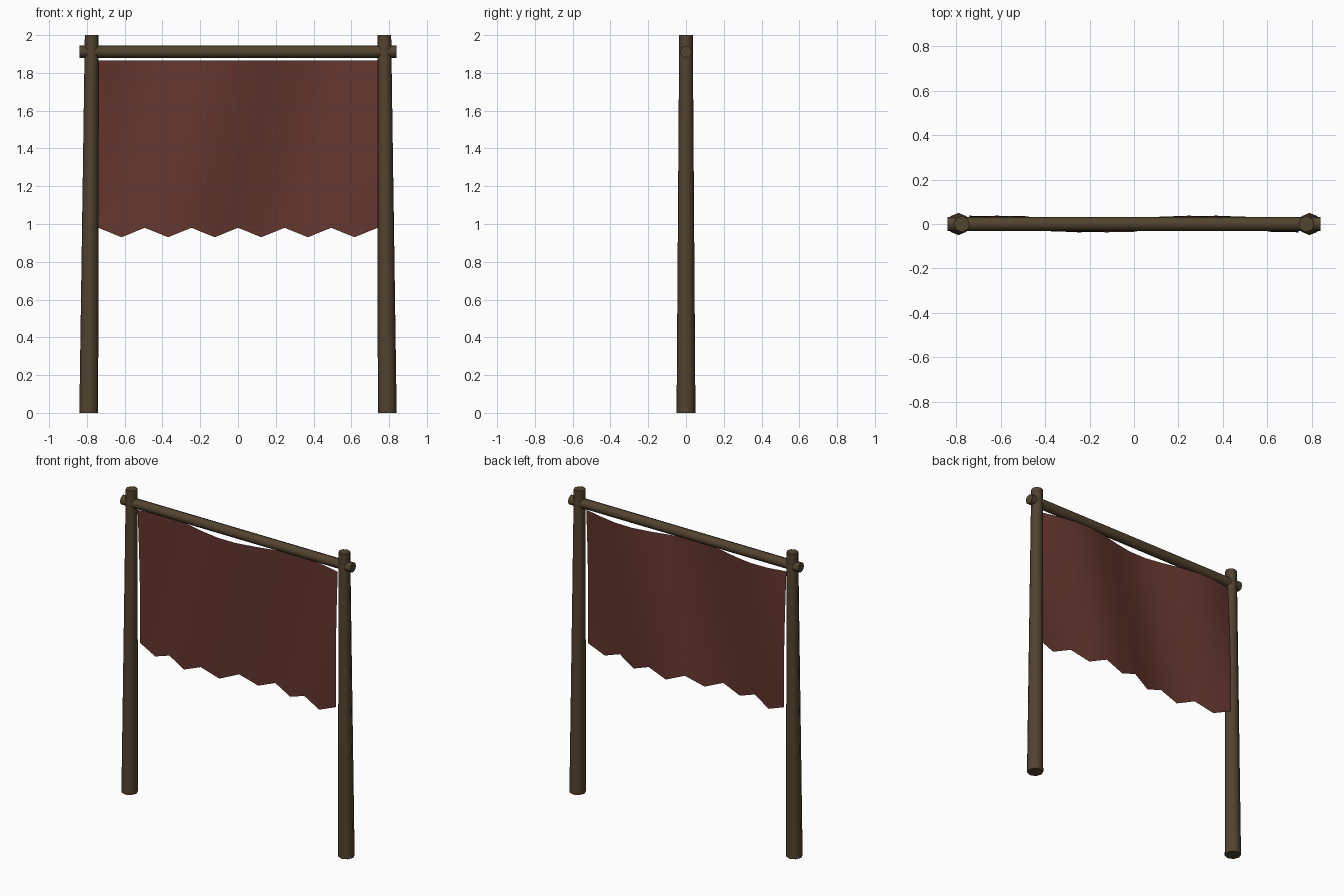
import bpy, bmesh, math
from mathutils import Vector

if "Cube" in bpy.data.objects:
    bpy.data.objects.remove(bpy.data.objects["Cube"])


def material(name, rgb):
    m = bpy.data.materials.new(name)
    m.diffuse_color = (*rgb, 1)
    m.use_nodes = True
    m.node_tree.nodes["Principled BSDF"].inputs["Base Color"].default_value = m.diffuse_color
    return m


wood = material("dark_wood", (0.085, 0.056, 0.028))
fabric = material("red_cloth", (0.125, 0.036, 0.027))


def finish(bm, name, mat, angle):
    me = bpy.data.meshes.new(name)
    bm.to_mesh(me)
    bm.free()
    me.materials.append(mat)
    ob = bpy.data.objects.new(name, me)
    bpy.context.collection.objects.link(ob)
    bpy.ops.object.select_all(action='DESELECT')
    ob.select_set(True)
    bpy.context.view_layer.objects.active = ob
    bpy.ops.object.shade_smooth_by_angle(angle=math.radians(angle))
    return ob


def pole(name, a, b, r1, r2, axes, sides=8):
    # Tapered pole with end rings lying in the plane of the two given axes
    bm = bmesh.new()
    u, v = map(Vector, axes)
    rings = []
    for c, r in ((Vector(a), r1), (Vector(b), r2)):
        ring = []
        for i in range(sides):
            t = 2 * math.pi * i / sides
            ring.append(bm.verts.new(c + u * r * math.cos(t) + v * r * math.sin(t)))
        rings.append(ring)
    for i in range(sides):
        j = (i + 1) % sides
        bm.faces.new((rings[0][i], rings[0][j], rings[1][j], rings[1][i]))
    bm.faces.new(rings[0][::-1])
    bm.faces.new(rings[1])
    bmesh.ops.recalc_face_normals(bm, faces=bm.faces)
    return finish(bm, name, wood, 50)


# Two posts leaning slightly inward
for side, s in (("left", -1), ("right", 1)):
    pole(side + "_post", (s * 0.79, 0, 0), (s * 0.775, 0, 2), 0.05, 0.036,
         ((1, 0, 0), (0, 1, 0)))

# Crossbar
pole("crossbar", (-0.838, 0, 1.912), (0.838, 0, 1.912), 0.032, 0.032,
     ((0, 1, 0), (0, 0, 1)))

# Rippled cloth with a zigzag hem
bm = bmesh.new()
cols, rows, top = 12, 8, 1.865
grid = []
for i in range(cols + 1):
    x = -0.74 + 1.48 * i / cols
    hem = 0.93 if i % 2 else 0.98
    col = []
    for j in range(rows + 1):
        f = j / rows
        y = 0.038 * math.sin(6.5 * (x - 0.18 + 0.23 * f))
        col.append(bm.verts.new((x, y, top + (hem - top) * f)))
    grid.append(col)
for i in range(cols):
    for j in range(rows):
        bm.faces.new((grid[i][j], grid[i][j + 1], grid[i + 1][j + 1], grid[i + 1][j]))
finish(bm, "hanging_cloth", fabric, 60)
